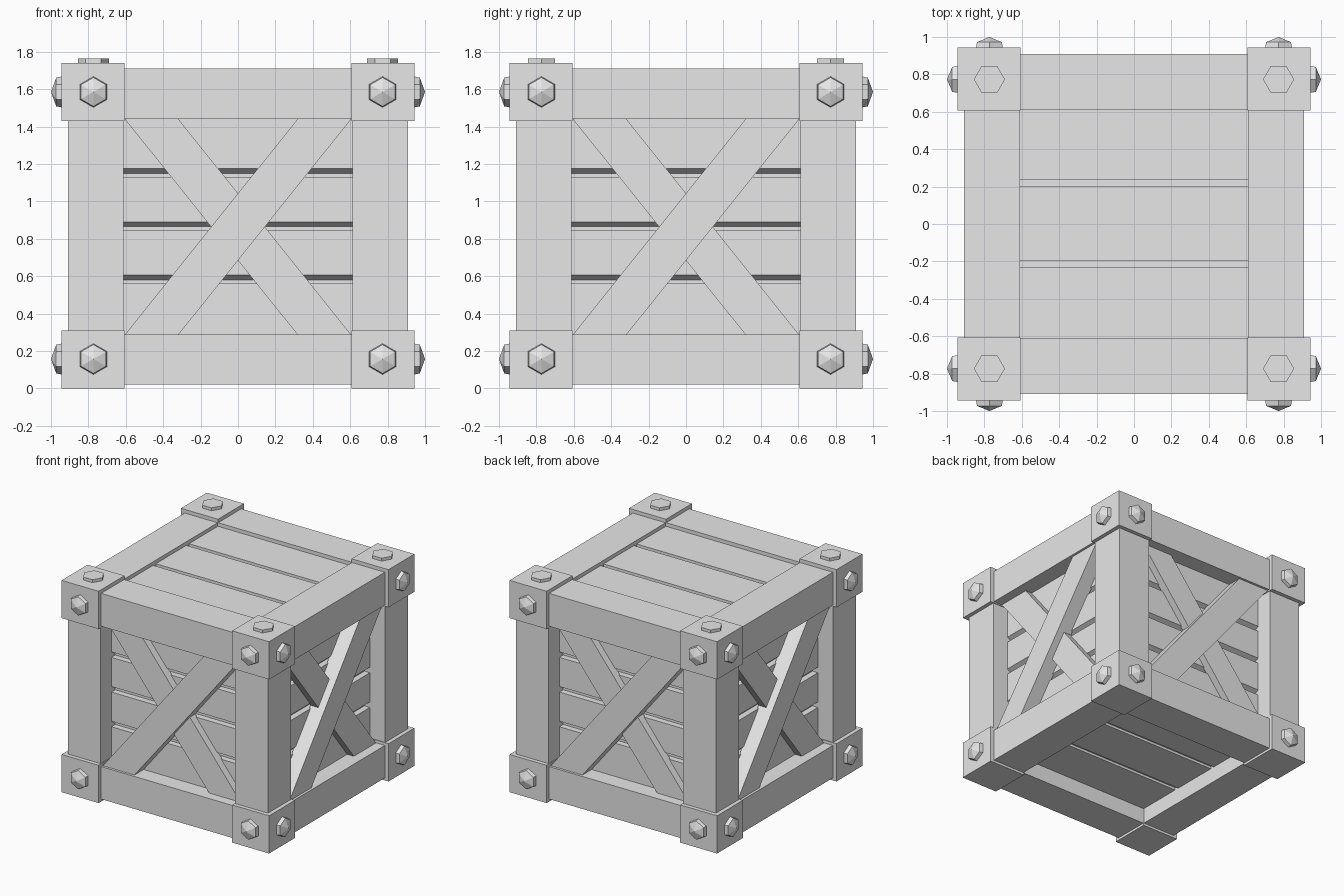
import bpy, bmesh, math
from mathutils import Matrix, Vector

if "Cube" in bpy.data.objects:
    bpy.data.objects.remove(bpy.data.objects["Cube"])

grey = bpy.data.materials.new("plain_grey")
grey.diffuse_color = (0.8, 0.8, 0.8, 1)
grey.use_nodes = True
grey.node_tree.nodes["Principled BSDF"].inputs["Base Color"].default_value = grey.diffuse_color


def finish(name, bm, turn=0, matrix=None):
    """Turn the mesh by quarter turns about z and add it to the scene."""
    if matrix is not None:
        bm.transform(matrix)
    bm.transform(Matrix.Rotation(turn * math.pi / 2, 4, 'Z'))
    bmesh.ops.recalc_face_normals(bm, faces=bm.faces[:])
    mesh = bpy.data.meshes.new(name)
    bm.to_mesh(mesh)
    bm.free()
    mesh.materials.append(grey)
    ob = bpy.data.objects.new(name, mesh)
    bpy.context.collection.objects.link(ob)


def prism(name, points, offset, turn=0):
    """Extrude a flat polygon along an offset vector."""
    bm = bmesh.new()
    face = bm.faces.new([bm.verts.new(p) for p in points])
    ext = bmesh.ops.extrude_face_region(bm, geom=[face], use_keep_orig=True)
    moved = [v for v in ext["geom"] if isinstance(v, bmesh.types.BMVert)]
    bmesh.ops.translate(bm, verts=moved, vec=Vector(offset))
    finish(name, bm, turn)


def box(name, x, y, z, turn=0):
    pts = [(x[0], y[0], z[0]), (x[1], y[0], z[0]), (x[1], y[1], z[0]), (x[0], y[1], z[0])]
    prism(name, pts, (0, 0, z[1] - z[0]), turn)


def bolt(name, loc, rings, rot, turn=0):
    """Hexagonal bolt head from (radius, height) rings; radius 0 is a point."""
    bm = bmesh.new()
    loops = []
    for r, h in rings:
        if r == 0:
            loops.append([bm.verts.new((0, 0, h))])
        else:
            loops.append([bm.verts.new((r * math.cos(i * math.pi / 3),
                                        r * math.sin(i * math.pi / 3), h)) for i in range(6)])
    bm.faces.new(loops[0])
    for a, b in zip(loops, loops[1:]):
        for i in range(6):
            j = (i + 1) % 6
            bm.faces.new([a[i], a[j], b[0]] if len(b) == 1 else [a[i], a[j], b[j], b[i]])
    if len(loops[-1]) == 6:
        bm.faces.new(loops[-1])
    finish(name, bm, turn, Matrix.Translation(loc) @ rot)


# Inner body that closes the gaps between the planks
box("inner_body", (-0.72, 0.72), (-0.72, 0.72), (0.17, 1.655))

# Top and bottom planks
for y in [(-0.65, -0.23), (-0.195, 0.2), (0.235, 0.65)]:
    box("top_plank", (-0.65, 0.65), y, (1.6, 1.68))
    box("bottom_plank", (-0.65, 0.65), y, (0.15, 0.2))

for turn in range(4):
    # Corner blocks, post and horizontal beams
    for z in [(0, 0.31), (1.43, 1.74)]:
        box("corner_block", (-0.943, -0.607), (-0.943, -0.607), z, turn)
    box("corner_post", (-0.91, -0.612), (-0.91, -0.612), (0.3, 1.44), turn)
    for z in [(0.02, 0.287), (1.44, 1.71)]:
        box("frame_beam", (-0.62, 0.62), (-0.91, -0.61), z, turn)

    # Side planks with a slanted lower edge
    for lo, hi in [(0.2, 0.56), (0.605, 0.845), (0.89, 1.13), (1.175, 1.5)]:
        prism("side_plank", [(-0.65, -0.77, lo), (-0.65, -0.77, hi),
                             (-0.65, -0.70, hi), (-0.65, -0.70, lo - 0.035)],
              (1.3, 0, 0), turn)

    # Crossed braces, the rising one in front
    for side, front in [(1, -0.89), (-1, -0.83)]:
        prism("cross_brace", [(side * x, front, z) for x, z in
                              [(-0.607, 0.285), (-0.32, 0.285), (0.607, 1.442), (0.32, 1.442)]],
              (0, -0.76 - front, 0), turn)

    # Pointed bolts on the side of each corner block, flat ones on top
    tip = [(0.083, 0), (0.077, 0.032), (0, 0.06)]
    upright = Matrix.Rotation(math.pi / 2, 4, 'X') @ Matrix.Rotation(math.pi / 6, 4, 'Z')
    for x in (-0.773, 0.773):
        for z in (0.157, 1.585):
            bolt("side_bolt", (x, -0.94, z), tip, upright, turn)
    bolt("top_bolt", (-0.773, -0.773, 1.73), [(0.083, 0), (0.083, 0.034)],
         Matrix.Rotation(-turn * math.pi / 2, 4, 'Z'), turn)
